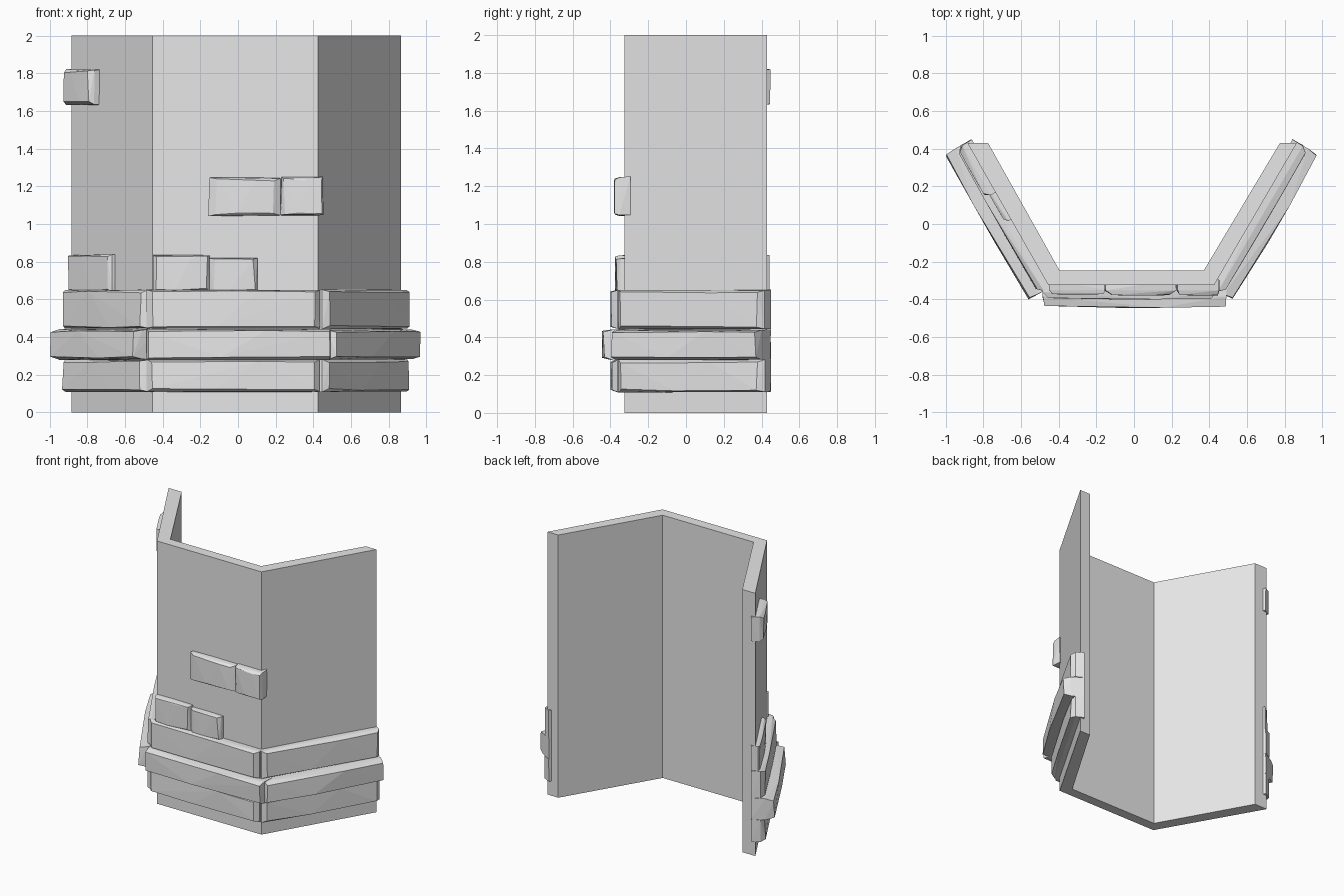
import bpy
import bmesh
import random
from mathutils import Vector

if "Cube" in bpy.data.objects:
    bpy.data.objects.remove(bpy.data.objects["Cube"], do_unlink=True)

random.seed(4)

stone = bpy.data.materials.new("pale grey stone")
stone.use_nodes = True
GREY = (0.8, 0.8, 0.8, 1)
stone.diffuse_color = GREY
stone.node_tree.nodes["Principled BSDF"].inputs["Base Color"].default_value = GREY


def finish(name, bm):
    bmesh.ops.recalc_face_normals(bm, faces=bm.faces)
    mesh = bpy.data.meshes.new(name)
    bm.to_mesh(mesh)
    bm.free()
    mesh.materials.append(stone)
    obj = bpy.data.objects.new(name, mesh)
    bpy.context.collection.objects.link(obj)
    return obj


# Three-sided wall: outer and inner outline raised to full height
outer = [(-0.885, 0.43), (-0.455, -0.325), (0.425, -0.325), (0.865, 0.43)]
inner = [(-0.775, 0.43), (-0.395, -0.248), (0.37, -0.248), (0.775, 0.43)]
bm = bmesh.new()
ring = [[bm.verts.new((x, y, z)) for x, y in outer + inner[::-1]] for z in (0, 2)]
low, top = ring
for i in range(8):
    j = (i + 1) % 8
    bm.faces.new((low[i], low[j], top[j], top[i]))
for level in ring:
    for i in range(3):
        bm.faces.new((level[i], level[i + 1], level[6 - i], level[7 - i]))
finish("wall", bm)


# Each wall panel: start point, direction along it, outward direction
def panel(start, end, flip):
    a, b = Vector((*start, 0)), Vector((*end, 0))
    along = (b - a).normalized()
    out = along.cross(Vector((0, 0, 1))) * flip
    return a, along, out, (b - a).length


PANELS = {
    "left": panel(outer[2], outer[3], 1),
    "front": panel(outer[1], outer[2], 1),
    "right": panel(outer[1], outer[0], -1),
}


# Roughly hewn stone: hull of a back, a middle and a smaller front outline
def brick(name, side, u0, u1, z0, z1, depth, chamfer=0.02, rough=0.008):
    start, along, out, _ = PANELS[side]
    bm = bmesh.new()

    def add(u, z, d, r=rough):
        jit = [random.uniform(-r, r) for _ in range(2)]
        p = start + along * (u + jit[0]) + out * d
        bm.verts.new((p.x, p.y, z + jit[1]))

    for u, s in ((u0, 1), (u1, -1)):
        for z, t in ((z0, 1), (z1, -1)):
            add(u, z, -0.03, rough / 2)
            add(u, z, depth * 0.5, rough / 2)
            add(u + s * chamfer, z + t * 0.012,
                depth * random.uniform(0.86, 1.0))
    # Bent front face
    span = u1 - u0
    add(u0 + span * 0.4, z0 + 0.01, depth)
    add(u0 + span * 0.65, z1 - 0.01, depth)
    hull = bmesh.ops.convex_hull(bm, input=bm.verts)
    loose = set(hull["geom_interior"] + hull["geom_unused"])
    bmesh.ops.delete(bm, geom=[g for g in loose if isinstance(g, bmesh.types.BMVert)],
                     context="VERTS")
    finish(name, bm)


# Three stone bands around the base, the middle one standing proud
for label, z0, z1, proud in (("lower", 0.11, 0.28, 0), ("middle", 0.28, 0.44, 1),
                             ("upper", 0.445, 0.65, 0)):
    for side, (_, _, _, length) in PANELS.items():
        if side == "front":
            u0, u1 = (-0.03, length + 0.065) if proud else (-0.03, length + 0.01)
            depth = 0.12 if proud else 0.075
        else:
            u0, u1 = -0.015, length + 0.005
            depth = 0.135 if proud else 0.07
        brick(f"{label}_band_{side}", side, u0, u1, z0, z1, depth,
              0.006 if proud else 0.03, 0.005)

# Scattered stones on the front panel
brick("stone_front_low_a", "front", 0.0, 0.305, 0.64, 0.835, 0.05)
brick("stone_front_low_b", "front", 0.305, 0.56, 0.635, 0.82, 0.045)
brick("stone_front_high_a", "front", 0.30, 0.68, 1.045, 1.245, 0.055, 0.04)
brick("stone_front_high_b", "front", 0.685, 0.905, 1.045, 1.25, 0.055, 0.012)

# Scattered stones on the right panel
brick("stone_right_low", "right", 0.40, 0.865, 0.64, 0.835, 0.035)
brick("stone_right_high", "right", 0.57, 0.87, 1.635, 1.82, 0.06)
